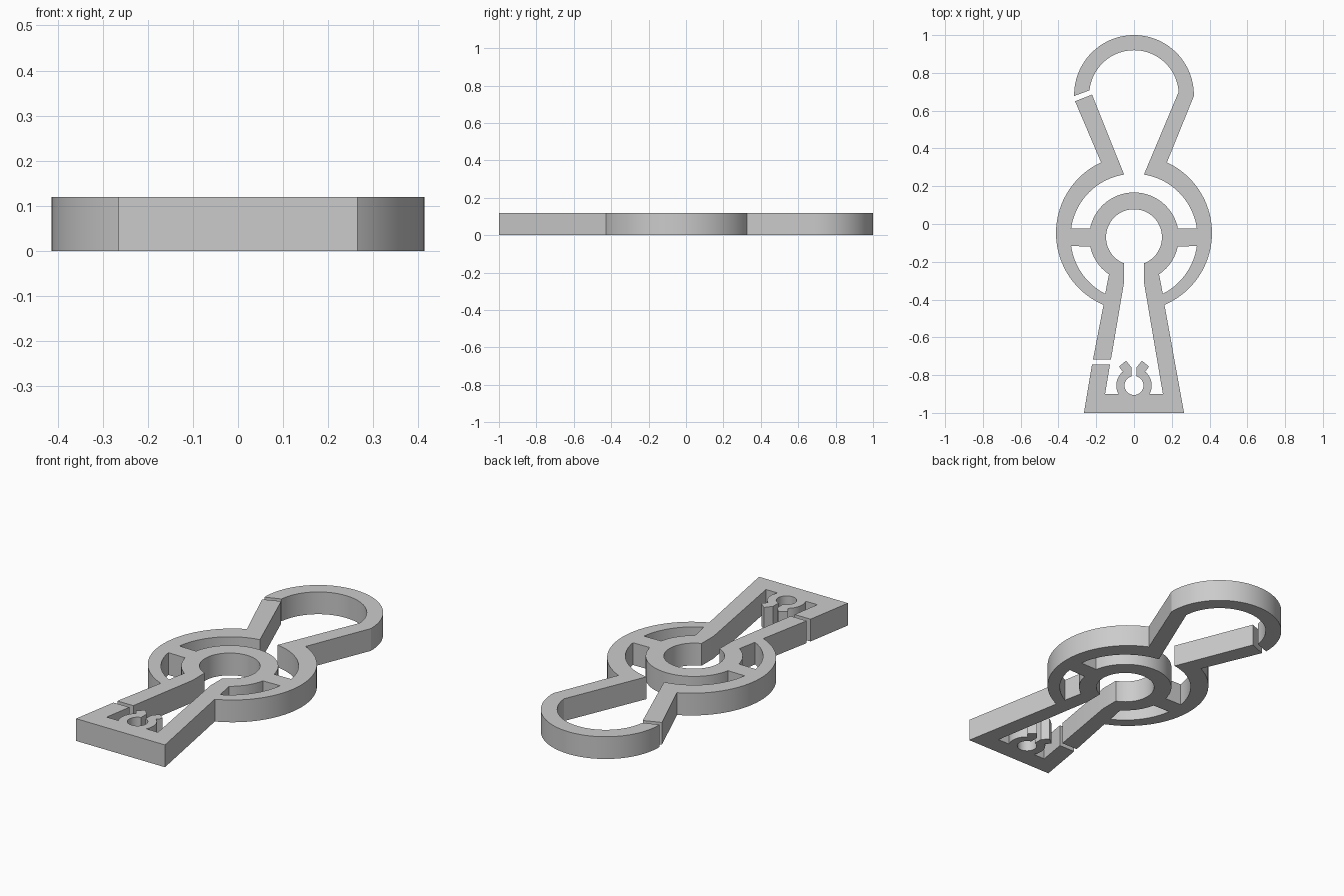
import bpy
import bmesh
from math import radians, cos, sin

HEIGHT = 0.12
RING = -0.07       # centre of the middle rings
BULB = 0.683       # centre of the top loop
EYE = -0.855       # centre of the small base ring

if "Cube" in bpy.data.objects:
    bpy.data.objects.remove(bpy.data.objects["Cube"])


def arc(cy, r, start, end):
    """Points on a circle centred on the long axis, angles in degrees."""
    n = max(4, round(abs(end - start) / 4))
    angles = [radians(start + (end - start) * i / n) for i in range(n + 1)]
    return [(r * cos(a), cy + r * sin(a)) for a in angles]


def mirror(points):
    return [(-x, y) for x, y in reversed(points)]


# Shared half shapes, on the +x side
rim = arc(-0.048, 0.413, -67, 65)
inner_rim = arc(RING, 0.336, 81, 8)
prong = (arc(EYE, 0.094, -28, 51)
         + [(0.08, -0.755), (0.042, -0.724), (0.013, -0.76)])

# One continuous outline, counter-clockwise from the foot
outline = [(-0.265, -1), (0.265, -1)]
outline += rim
outline += arc(BULB, 0.317, -1, 181) + arc(BULB, 0.237, 174, 4)
outline += inner_rim + arc(RING, 0.237, 11, 169) + mirror(inner_rim)
outline += [(-0.222, 0.685), (-0.312, 0.65)]
outline += mirror(rim)
outline += [(-0.217, -0.717), (-0.122, -0.717), (-0.053, -0.31)]
outline += arc(RING, 0.148, 249, -69)
outline += [(0.053, -0.31), (0.153, -0.9)]
outline += prong + arc(EYE, 0.05, 75, -255) + mirror(prong)
outline += [(-0.153, -0.9), (-0.127, -0.743), (-0.222, -0.743)]

# Pockets between the rings, below the spokes
pocket = arc(RING, 0.336, -8, -63) + arc(RING, 0.237, -56, -12)

# Fill the flat shape and extrude it
bm = bmesh.new()
for loop in (outline, pocket, mirror(pocket)):
    verts = [bm.verts.new((x, y, 0)) for x, y in loop]
    for a, b in zip(verts, verts[1:] + verts[:1]):
        bm.edges.new((a, b))
bmesh.ops.triangle_fill(bm, edges=bm.edges[:], use_beauty=True, normal=(0, 0, 1))
top = bmesh.ops.extrude_face_region(bm, geom=bm.faces[:], use_keep_orig=True)["geom"]
top_verts = [g for g in top if isinstance(g, bmesh.types.BMVert)]
bmesh.ops.translate(bm, verts=top_verts, vec=(0, 0, HEIGHT))
bmesh.ops.recalc_face_normals(bm, faces=bm.faces[:])
mesh = bpy.data.meshes.new("ring_clip_body")
bm.to_mesh(mesh)
bm.free()

# Plain grey material
grey = bpy.data.materials.new("light grey")
grey.use_nodes = True
colour = (0.6, 0.6, 0.6, 1)
grey.diffuse_color = colour
grey.node_tree.nodes["Principled BSDF"].inputs["Base Color"].default_value = colour
mesh.materials.append(grey)

body = bpy.data.objects.new("ring_clip_body", mesh)
bpy.context.collection.objects.link(body)
bpy.context.view_layer.objects.active = body
body.select_set(True)
bpy.ops.object.shade_smooth_by_angle(angle=radians(20))
